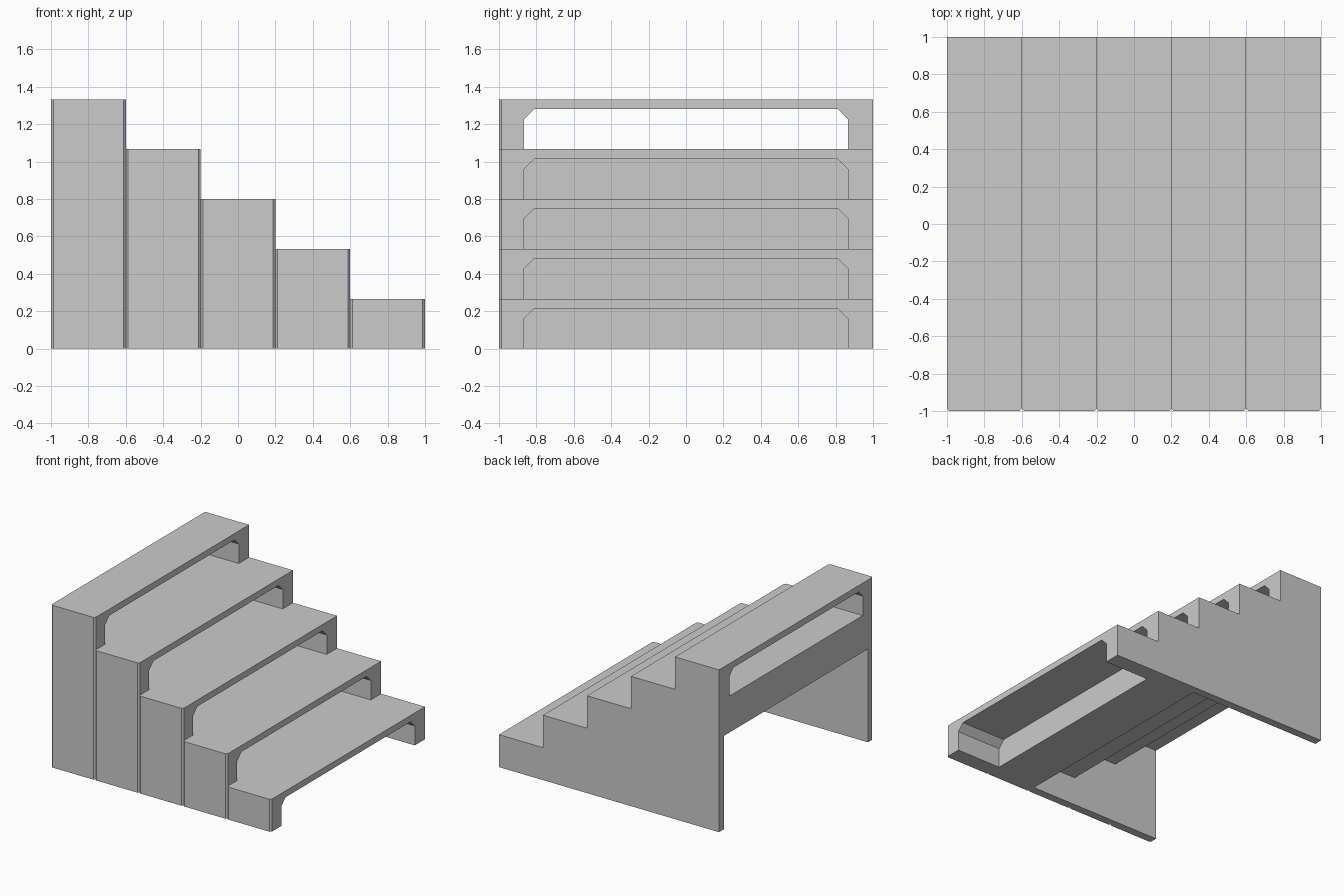
import bpy
import bmesh

if "Cube" in bpy.data.objects:
    bpy.data.objects.remove(bpy.data.objects["Cube"], do_unlink=True)

STEPS = 5
RUN = 0.4
RISE = 4 / 15          # height of one step
WALL = RISE / 4        # side wall thickness
RIM = 0.052            # tread thickness above each opening
SLAB = 0.3             # depth of the block under each opening
NOTCH = 0.0125
OVER = 0.1             # cutter overshoot


def prism(bm, points, offset):
    """Extrude a flat outline of 3D points into a closed solid."""
    face = bm.faces.new([bm.verts.new(p) for p in points])
    extruded = bmesh.ops.extrude_face_region(bm, geom=[face])
    verts = [g for g in extruded["geom"] if isinstance(g, bmesh.types.BMVert)]
    bmesh.ops.translate(bm, verts=verts, vec=offset)


def finish(bm, name):
    bmesh.ops.recalc_face_normals(bm, faces=bm.faces)
    mesh = bpy.data.meshes.new(name)
    bm.to_mesh(mesh)
    bm.free()
    obj = bpy.data.objects.new(name, mesh)
    bpy.context.collection.objects.link(obj)
    return obj


def front_x(k):
    """Riser position of step k, counted from the lowest."""
    return 1 - k * RUN


# Stepped block
outline = [(-1, 0), (1, 0)]
for k in range(STEPS):
    outline += [(front_x(k), k * RISE), (front_x(k), (k + 1) * RISE)]
outline.append((-1, STEPS * RISE))
del outline[2]         # lowest riser starts at the existing corner
bm = bmesh.new()
prism(bm, [(x, -1, z) for x, z in outline], (0, 2, 0))
stairs = finish(bm, "staircase")

# Chamfered opening under each tread
bm = bmesh.new()
half = 1 - 2 * WALL
for k in range(STEPS):
    low = k * RISE if k else -OVER
    high = (k + 1) * RISE - RIM
    arch = [(-half, low), (half, low), (half, high - 0.055),
            (half - 0.055, high), (0.055 - half, high), (-half, high - 0.055)]
    back = front_x(k + 1) - (OVER if k == STEPS - 1 else 0)
    prism(bm, [(back, y, z) for y, z in arch], (front_x(k) + OVER - back, 0, 0))

# Stepped hollow beneath the flight
hollow = [(front_x(2), -OVER)]
for k in range(2, STEPS):
    z = k * RISE - SLAB
    end = front_x(k + 1) - (OVER if k == STEPS - 1 else 0)
    hollow += [(front_x(k), z), (end, z)]
hollow.append((-1 - OVER, -OVER))
prism(bm, [(x, WALL - 1, z) for x, z in hollow], (0, 2 - 2 * WALL, 0))

# Vertical V grooves between the front columns
for k in range(STEPS + 1):
    x = front_x(k)
    diamond = [(x - NOTCH, -1), (x, -1 - NOTCH), (x + NOTCH, -1), (x, NOTCH - 1)]
    prism(bm, [(px, py, -OVER) for px, py in diamond],
          (0, 0, STEPS * RISE + 2 * OVER))
cutter = finish(bm, "opening_cutter")
cutter.hide_render = True

# Carve the block and keep the result
cut = stairs.modifiers.new("openings", "BOOLEAN")
cut.operation = "DIFFERENCE"
cut.solver = "EXACT"
cut.object = cutter
bpy.context.view_layer.update()
graph = bpy.context.evaluated_depsgraph_get()
carved = bpy.data.meshes.new_from_object(stairs.evaluated_get(graph))
stairs.modifiers.clear()
stairs.data = carved
bpy.data.objects.remove(cutter, do_unlink=True)

# Plain grey finish
grey = bpy.data.materials.new("light_grey")
grey.use_nodes = True
colour = (0.6, 0.6, 0.6, 1)
grey.diffuse_color = colour
grey.node_tree.nodes["Principled BSDF"].inputs["Base Color"].default_value = colour
carved.materials.clear()
carved.materials.append(grey)
